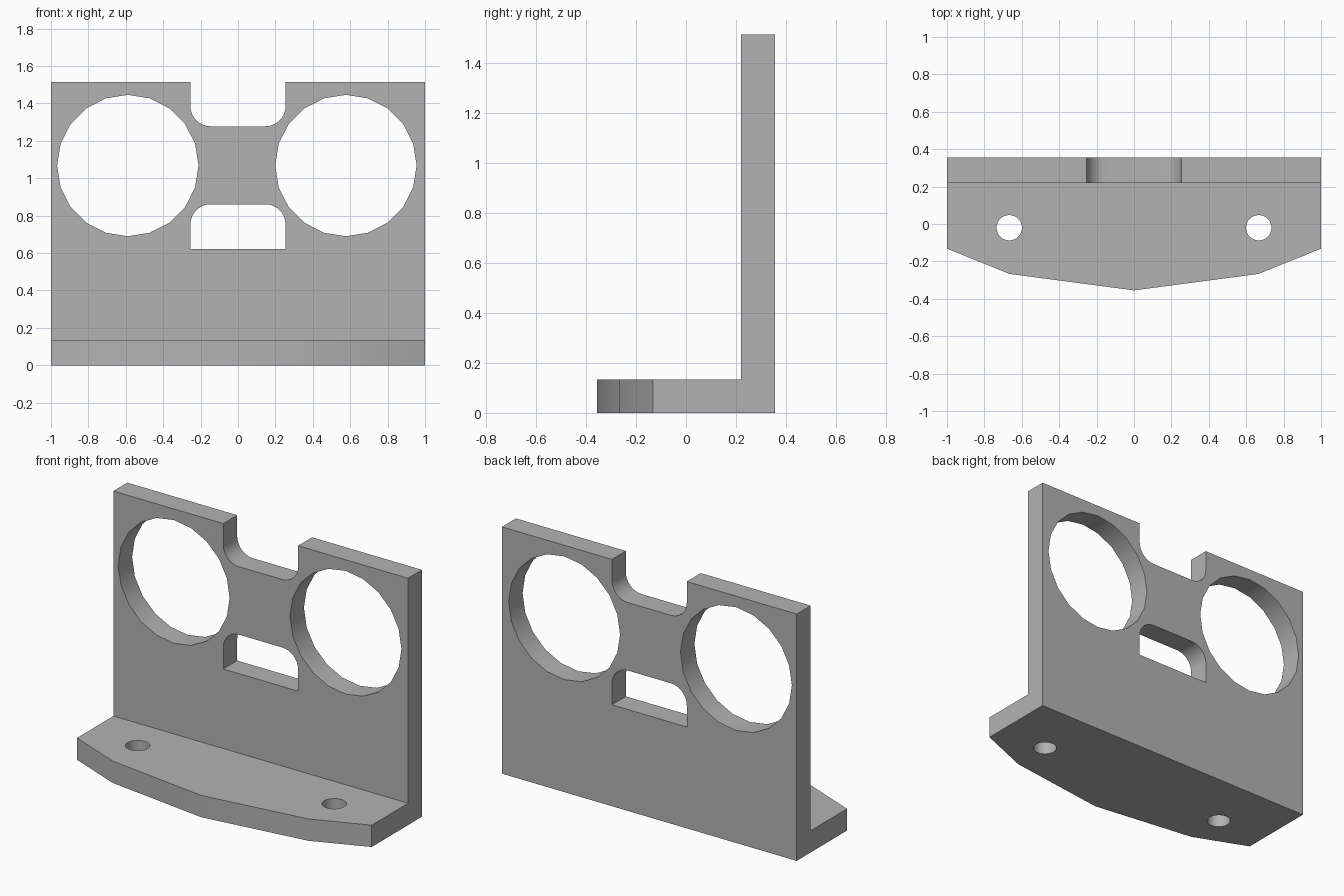
import bpy
import bmesh
from math import cos, sin, pi, radians

cube = bpy.data.objects.get("Cube")
if cube:
    bpy.data.objects.remove(cube, do_unlink=True)

WALL_FRONT, BACK = 0.22, 0.355
THICK, HEIGHT = 0.134, 1.514
SLOT, FILLET = 0.254, 0.107

grey = bpy.data.materials.new("plain grey")
grey.use_nodes = True
grey.diffuse_color = (0.45, 0.45, 0.45, 1)
grey.node_tree.nodes["Principled BSDF"].inputs["Base Color"].default_value = (0.45, 0.45, 0.45, 1)


def arc(cx, cy, r, start, end, steps):
    """Points on an arc, angles in degrees."""
    angles = [radians(start + (end - start) * i / steps) for i in range(steps + 1)]
    return [(cx + r * cos(a), cy + r * sin(a)) for a in angles]


def prism(name, outline, low, high, upright=False):
    """Extrude an outline along z, or along y when upright."""
    bm = bmesh.new()
    place = (lambda p: (p[0], low, p[1])) if upright else (lambda p: (p[0], p[1], low))
    face = bm.faces.new([bm.verts.new(place(p)) for p in outline])
    moved = bmesh.ops.extrude_face_region(bm, geom=[face])["geom"]
    step = (0, high - low, 0) if upright else (0, 0, high - low)
    bmesh.ops.translate(bm, vec=step, verts=[v for v in moved if isinstance(v, bmesh.types.BMVert)])
    bmesh.ops.recalc_face_normals(bm, faces=bm.faces)
    mesh = bpy.data.meshes.new(name)
    bm.to_mesh(mesh)
    bm.free()
    mesh.materials.append(grey)
    obj = bpy.data.objects.new(name, mesh)
    bpy.context.collection.objects.link(obj)
    return obj


def combine(target, other, operation):
    """Apply a boolean and remove the second object."""
    bpy.context.view_layer.objects.active = target
    mod = target.modifiers.new("combine", "BOOLEAN")
    mod.operation, mod.solver, mod.object = operation, "EXACT", other
    bpy.ops.object.modifier_apply(modifier=mod.name)
    bpy.data.objects.remove(other, do_unlink=True)


# Foot plate with a shallow pointed front
front_edge = [(-1, -0.132), (-0.665, -0.267), (0, -0.355), (0.665, -0.267), (1, -0.132)]
bracket = prism("bracket", front_edge + [(1, BACK), (-1, BACK)], 0, THICK)

# Upright wall with a rounded notch in its top edge
notch_floor, inner = 1.278, SLOT - FILLET
notch = (arc(inner, notch_floor + FILLET, FILLET, 0, -90, 8)
         + arc(-inner, notch_floor + FILLET, FILLET, -90, -180, 8))
wall_outline = ([(-1, 0), (1, 0), (1, HEIGHT), (SLOT, HEIGHT)] + notch
                + [(-SLOT, HEIGHT), (-1, HEIGHT)])
wall = prism("upright_wall", wall_outline, WALL_FRONT, BACK, upright=True)
combine(bracket, wall, "UNION")

# Central window with rounded upper corners
sill, lintel = 0.622, 0.861
window = ([(-SLOT, sill), (SLOT, sill)]
          + arc(inner, lintel - FILLET, FILLET, 0, 90, 8)
          + arc(-inner, lintel - FILLET, FILLET, 90, 180, 8))
combine(bracket, prism("window_cutter", window, 0.1, 0.5, upright=True), "DIFFERENCE")

# Two large round openings and two screw holes
for x in (-0.589, 0.577):
    ring = arc(x, 1.068, 0.378, 0, 360, 20)[:-1]
    combine(bracket, prism("opening_cutter", ring, 0.1, 0.5, upright=True), "DIFFERENCE")
for x in (-0.667, 0.667):
    ring = arc(x, -0.02, 0.068, 0, 360, 24)[:-1]
    combine(bracket, prism("screw_hole_cutter", ring, -0.1, 0.3), "DIFFERENCE")

# Smooth curved walls, sharp corners
bpy.ops.object.select_all(action="DESELECT")
bracket.select_set(True)
bpy.context.view_layer.objects.active = bracket
bpy.ops.object.shade_smooth_by_angle(angle=radians(30))
